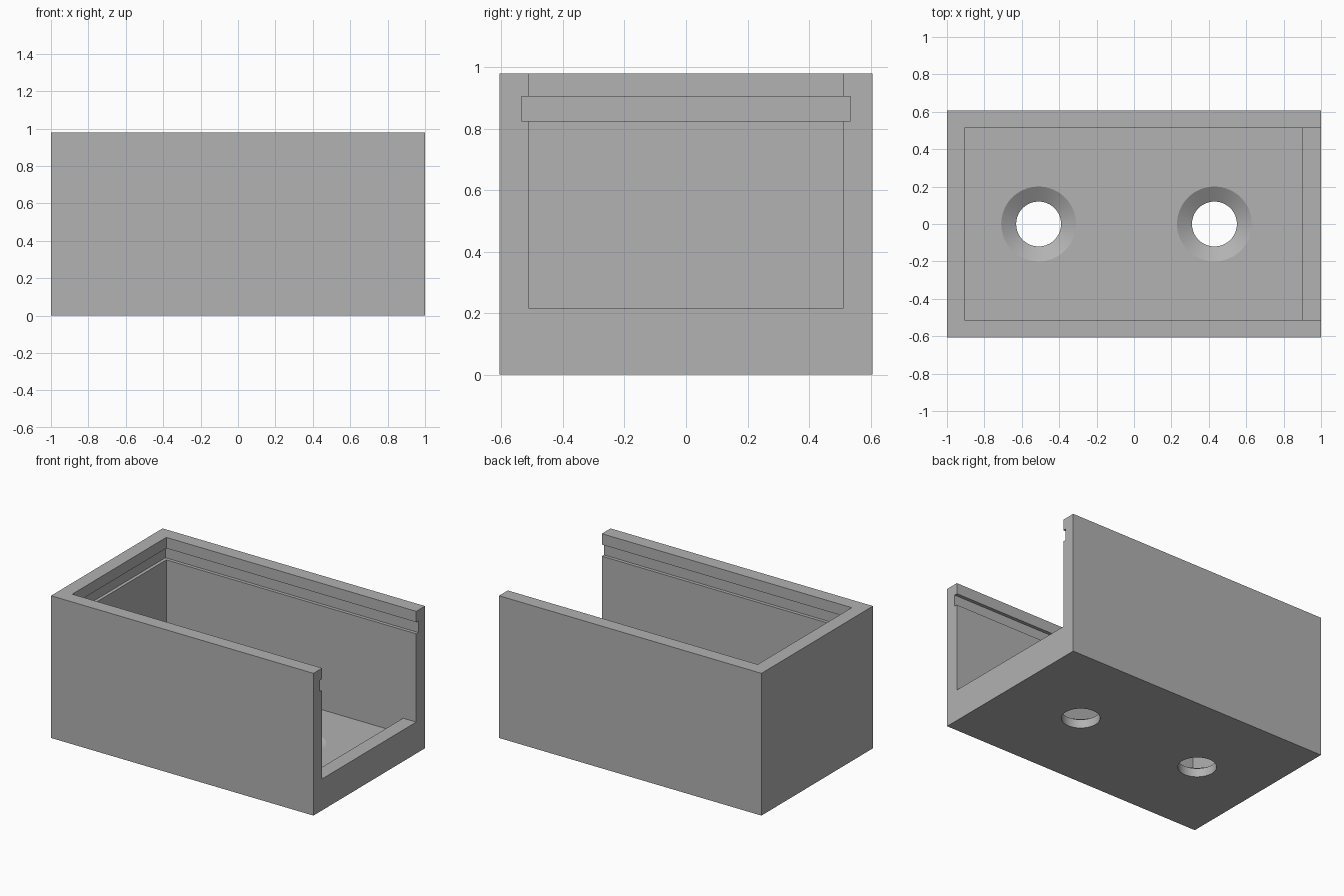
import bpy, bmesh, math

cube = bpy.data.objects.get("Cube")
if cube:
    bpy.data.objects.remove(cube, do_unlink=True)

HALF_Y, HEIGHT = 0.607, 0.98
INNER_Y, INNER_X = 0.512, -0.905
FLOOR, SILL = 0.11, 0.217
GROOVE = 0.023
OVER = 1.2                                 # cutters run past the open end

grey = bpy.data.materials.new("plain grey")
grey.use_nodes = True
colour = (0.445, 0.445, 0.445, 1)
grey.diffuse_color = colour
grey.node_tree.nodes["Principled BSDF"].inputs["Base Color"].default_value = colour


def add_object(name, bm):
    bmesh.ops.recalc_face_normals(bm, faces=bm.faces)
    mesh = bpy.data.meshes.new(name)
    bm.to_mesh(mesh)
    bm.free()
    mesh.materials.append(grey)
    obj = bpy.data.objects.new(name, mesh)
    bpy.context.collection.objects.link(obj)
    return obj


def box(name, x0, x1, half_y, z0, z1):
    bm = bmesh.new()
    bmesh.ops.create_cube(bm, size=1)
    for v in bm.verts:
        v.co.x = x1 if v.co.x > 0 else x0
        v.co.y *= 2 * half_y
        v.co.z = z1 if v.co.z > 0 else z0
    return add_object(name, bm)


def lathe(name, x, profile, sides=64):
    bm = bmesh.new()
    rings = []
    for r, z in profile:
        angles = [math.tau * i / sides for i in range(sides)]
        rings.append([bm.verts.new((x + r * math.cos(a), r * math.sin(a), z)) for a in angles])
    for low, high in zip(rings, rings[1:]):
        for i in range(sides):
            j = (i + 1) % sides
            bm.faces.new((low[i], low[j], high[j], high[i]))
    bm.faces.new(rings[0])
    bm.faces.new(rings[-1])
    return add_object(name, bm)


def cut(target, cutter):
    cutter.hide_render = True
    mod = target.modifiers.new(cutter.name, 'BOOLEAN')
    mod.operation = 'DIFFERENCE'
    mod.solver = 'EXACT'
    mod.object = cutter
    bpy.context.view_layer.objects.active = target
    bpy.ops.object.modifier_apply(modifier=mod.name)
    bpy.data.objects.remove(cutter, do_unlink=True)


# Outer block
body = box("box_body", -1, 1, HALF_Y, 0, HEIGHT)

# Main cavity, then the open end above the sill
cut(body, box("cavity_cutter", INNER_X, 0.9, INNER_Y, FLOOR, OVER))
cut(body, box("open_end_cutter", 0.5, OVER, INNER_Y, SILL, OVER))

# Lid groove around three walls
cut(body, box("lid_groove_cutter", INNER_X - GROOVE, OVER, INNER_Y + GROOVE, 0.825, 0.905))

# Countersunk screw holes through the floor
for x in (-0.51, 0.43):
    cut(body, lathe("screw_hole_cutter", x,
                    [(0.12, -0.1), (0.12, 0.06), (0.2, FLOOR), (0.2, 0.16)]))

# Smooth hole walls, sharp edges elsewhere
bpy.ops.object.select_all(action='DESELECT')
body.select_set(True)
bpy.context.view_layer.objects.active = body
bpy.ops.object.shade_smooth_by_angle(angle=math.radians(30))
